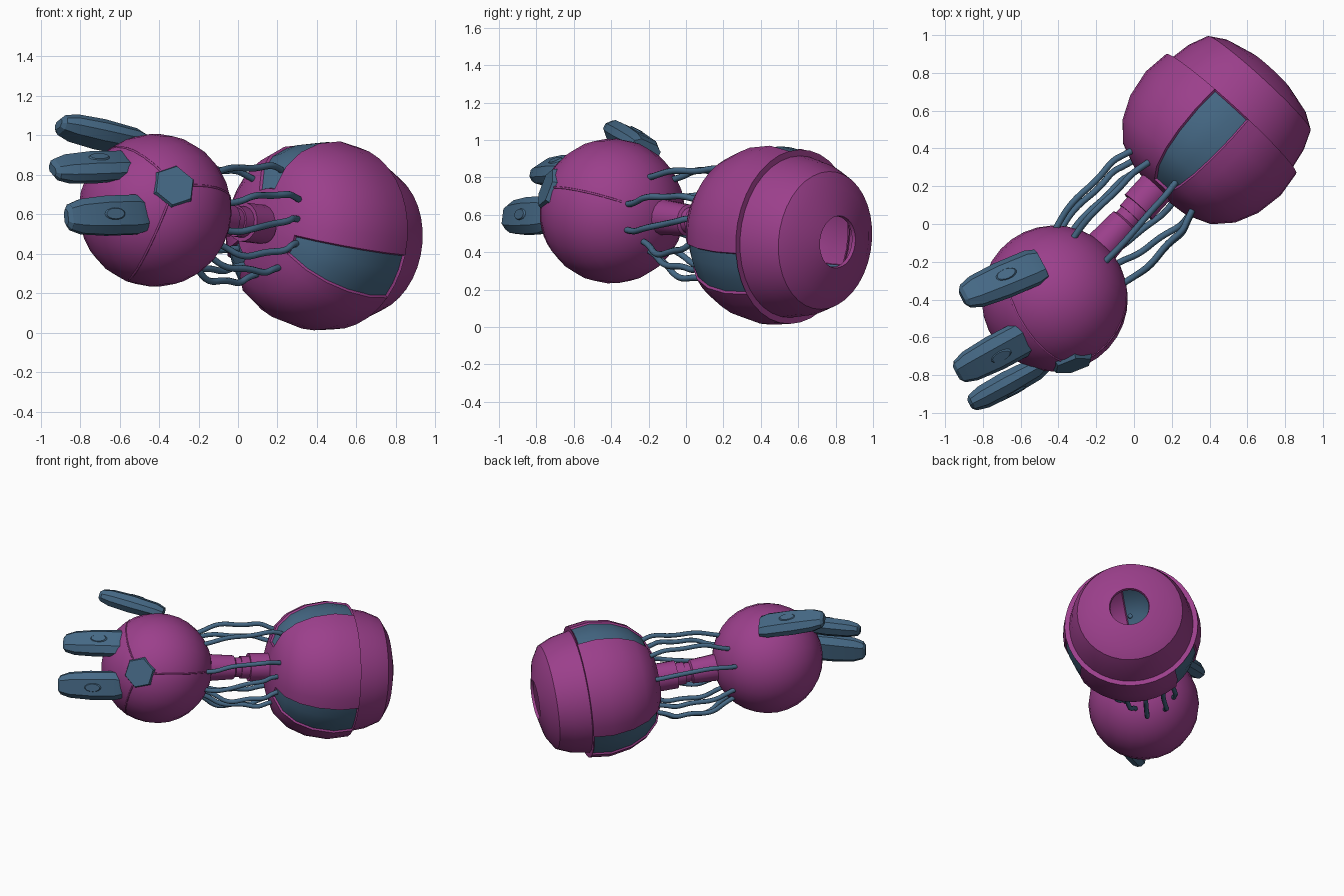
import bpy, bmesh, math
from mathutils import Vector, Matrix

if "Cube" in bpy.data.objects:
    bpy.data.objects.remove(bpy.data.objects["Cube"])


def material(name, rgb):
    m = bpy.data.materials.new(name)
    m.diffuse_color = (*rgb, 1)
    m.use_nodes = True
    m.node_tree.nodes["Principled BSDF"].inputs["Base Color"].default_value = m.diffuse_color
    return m


MAGENTA = material("magenta", (0.33, 0.05, 0.26))
BLUE = material("steel blue", (0.06, 0.14, 0.235))

HEAD = Vector((-0.42, -0.395, 0.62))
BODY = Vector((0.42, 0.48, 0.495))
AXIS = Vector((0.675, 0.737, -0.09)).normalized()


def frame(origin, z, y):
    """Matrix with local z along z and local y as near y as possible."""
    z = z.normalized()
    x = y.cross(z).normalized()
    y = z.cross(x)
    m = Matrix((x, y, z)).transposed().to_4x4()
    m.translation = origin
    return m


def finish(name, bm, matrix, mats, angle=35):
    me = bpy.data.meshes.new(name)
    bm.to_mesh(me)
    bm.free()
    me.transform(matrix)
    ob = bpy.data.objects.new(name, me)
    bpy.context.collection.objects.link(ob)
    for m in mats:
        me.materials.append(m)
    bpy.ops.object.select_all(action='DESELECT')
    ob.select_set(True)
    bpy.context.view_layer.objects.active = ob
    bpy.ops.object.shade_smooth_by_angle(angle=math.radians(angle))
    return ob


def lathe(name, profile, matrix, mats, segs=36, panel_rows=None):
    """Spin (t, r) points round local z; optionally recess three blue panels."""
    bm = bmesh.new()
    rings = []
    for t, r in profile:
        ring = []
        for k in range(segs):
            a = math.radians(-11) + k * math.tau / segs
            ring.append(bm.verts.new((r * math.sin(a), r * math.cos(a), t)))
        rings.append(ring)
    panels = []
    for i in range(len(profile) - 1):
        for k in range(segs):
            n = (k + 1) % segs
            f = bm.faces.new((rings[i][k], rings[i + 1][k], rings[i + 1][n], rings[i][n]))
            if panel_rows and i in panel_rows and k % 12 >= 9:
                panels.append(f)
    bm.normal_update()
    if panels:
        bmesh.ops.inset_region(bm, faces=panels, thickness=0.008, depth=-0.012, use_even_offset=True)
        for f in panels:
            f.material_index = 1
    return finish(name, bm, matrix, mats)


LATERAL = Vector((0.737, -0.675, 0))
body_frame = frame(BODY, AXIS, LATERAL)
head_frame = frame(HEAD, AXIS, LATERAL)

# Body: front shell with three blue panels, smaller rear shell with open port
lathe("body_front_shell",
      [(-0.425, 0.08), (-0.41, 0.2), (-0.36, 0.32), (-0.27, 0.405), (-0.15, 0.46),
       (0, 0.485), (0.14, 0.468), (0.14, 0.425)],
      body_frame, [MAGENTA, BLUE], panel_rows=range(1, 6))
lathe("body_rear_shell",
      [(0.12, 0.438), (0.26, 0.412), (0.36, 0.37), (0.41, 0.29), (0.45, 0.14), (0.43, 0.135)],
      body_frame, [MAGENTA])

# Head ball
bm = bmesh.new()
bmesh.ops.create_uvsphere(bm, u_segments=24, v_segments=16, radius=0.388)
finish("head", bm, head_frame, [MAGENTA])

# Stepped neck between head and body
lathe("neck",
      [(0.3, 0.1), (0.55, 0.085), (0.56, 0.07), (0.6, 0.07), (0.6, 0.08), (0.66, 0.08),
       (0.66, 0.1), (0.86, 0.1), (0.86, 0.0)],
      head_frame, [MAGENTA], segs=16)

# Badge plate on the head
badge_dir = Vector((0.095, -0.34, 0.12)).normalized()
bm = bmesh.new()
bmesh.ops.create_cone(bm, cap_ends=True, segments=6, radius1=0.135, radius2=0.105, depth=0.07)
finish("badge", bm, frame(HEAD + badge_dir * 0.355, badge_dir, Vector((0.2, 0, 1))), [BLUE], 20)


def tube(name, points, radius, mat, kind='NURBS'):
    cu = bpy.data.curves.new(name, 'CURVE')
    cu.dimensions = '3D'
    cu.bevel_depth = radius
    cu.bevel_resolution = 2
    cu.resolution_u = 5
    cu.use_fill_caps = True
    sp = cu.splines.new(kind)
    sp.points.add(len(points) - 1)
    for p, co in zip(sp.points, points):
        p.co = (*co, 1)
    if kind == 'NURBS':
        sp.order_u = 3
        sp.use_endpoint_u = True
    cu.materials.append(mat)
    ob = bpy.data.objects.new(name, cu)
    bpy.context.collection.objects.link(ob)


# Three seams spreading from the badge
for i, end in enumerate([(-0.237, 0.012, 0.306), (0.38, 0.05, 0.05), (-0.13, -0.09, -0.35)]):
    e = Vector(end).normalized()
    pts = [HEAD + badge_dir.slerp(e, k / 14) * 0.384 for k in range(15)]
    tube(f"head_seam_{i + 1}", pts, 0.006, MAGENTA, 'POLY')

# Cables: head end, body end, sag in the middle
cables = [
    ((-0.42, -0.01, 0.70), (-0.03, 0.39, 0.65), 0.02),
    ((-0.32, -0.06, 0.80), (0.07, 0.33, 0.79), 0.03),
    ((-0.15, -0.20, 0.81), (0.23, 0.23, 0.83), 0.0),
    ((-0.03, -0.31, 0.66), (0.30, 0.04, 0.69), 0.02),
    ((-0.03, -0.31, 0.51), (0.30, 0.03, 0.58), 0.0),
    ((-0.11, -0.23, 0.45), (0.30, 0.05, 0.45), -0.06),
    ((-0.18, -0.20, 0.40), (0.20, 0.10, 0.32), -0.03),
    ((-0.25, -0.15, 0.36), (0.07, 0.20, 0.28), -0.06),
    ((-0.40, -0.03, 0.50), (-0.03, 0.33, 0.42), -0.02),
    ((-0.35, -0.06, 0.40), (0.00, 0.28, 0.33), -0.04),
]
for i, (a, b, sag) in enumerate(cables):
    a, b = Vector(a), Vector(b)
    mid = (a + b) / 2
    foot = HEAD + AXIS * (mid - HEAD).dot(AXIS)
    out = (mid - foot).normalized() * 0.025
    up = Vector((0, 0, sag))
    pts = [a + (HEAD - a) * 0.08, a + AXIS * 0.04, a.lerp(b, 0.3) + out + up,
           a.lerp(b, 0.6) + out * 0.3 + up * 0.6, a.lerp(b, 0.82) + out + up * 0.4,
           b - AXIS * 0.03, b + (BODY - b) * 0.08]
    tube(f"cable_{i + 1}", pts, 0.017, BLUE)


def pod(name, inner, outer, normal):
    """Flat chamfered finger lofted from inner to outer end, with an oval mark."""
    inner, outer = Vector(inner), Vector(outer)
    size = (outer - inner).length
    m = frame(inner, outer - inner, Vector(normal))
    bm = bmesh.new()
    rings = []
    for t, w, h in [(0, 0.085, 0.035), (0.12, 0.1, 0.052), (0.5, 0.1, 0.06),
                    (0.82, 0.088, 0.055), (0.96, 0.066, 0.04), (1, 0.04, 0.022)]:
        shape = [(1, 0.35), (0.6, 1), (-0.6, 1), (-1, 0.35), (-1, -0.35), (-0.6, -1), (0.6, -1), (1, -0.35)]
        rings.append([bm.verts.new((x * w, y * h, t * size)) for x, y in shape])
    for r0, r1 in zip(rings, rings[1:]):
        for k in range(8):
            n = (k + 1) % 8
            bm.faces.new((r0[k], r0[n], r1[n], r1[k]))
    bm.faces.new(rings[0][::-1])
    bm.faces.new(rings[-1])
    bmesh.ops.recalc_face_normals(bm, faces=bm.faces)
    finish(name, bm, m, [BLUE], 25)
    bm = bmesh.new()
    bmesh.ops.create_cone(bm, cap_ends=True, segments=16, radius1=0.04, radius2=0.034, depth=0.009)
    bm.transform(Matrix.Translation((0, 0.061, size * 0.45)) @ Matrix.Rotation(-math.pi / 2, 4, 'X')
                 @ Matrix.Diagonal((0.8, 1.5, 1, 1)))
    finish(name + "_mark", bm, m, [BLUE], 25)


# Three finger pods on the front of the head
pod("upper_pod", (-0.49, -0.21, 0.955), (-0.91, -0.39, 1.055), (-0.1, 0.35, 0.9))
pod("middle_pod", (-0.53, -0.575, 0.85), (-0.94, -0.79, 0.825), (0.2, -0.45, 0.85))
pod("lower_pod", (-0.47, -0.74, 0.60), (-0.87, -0.955, 0.585), (0.4, -0.85, 0.15))
